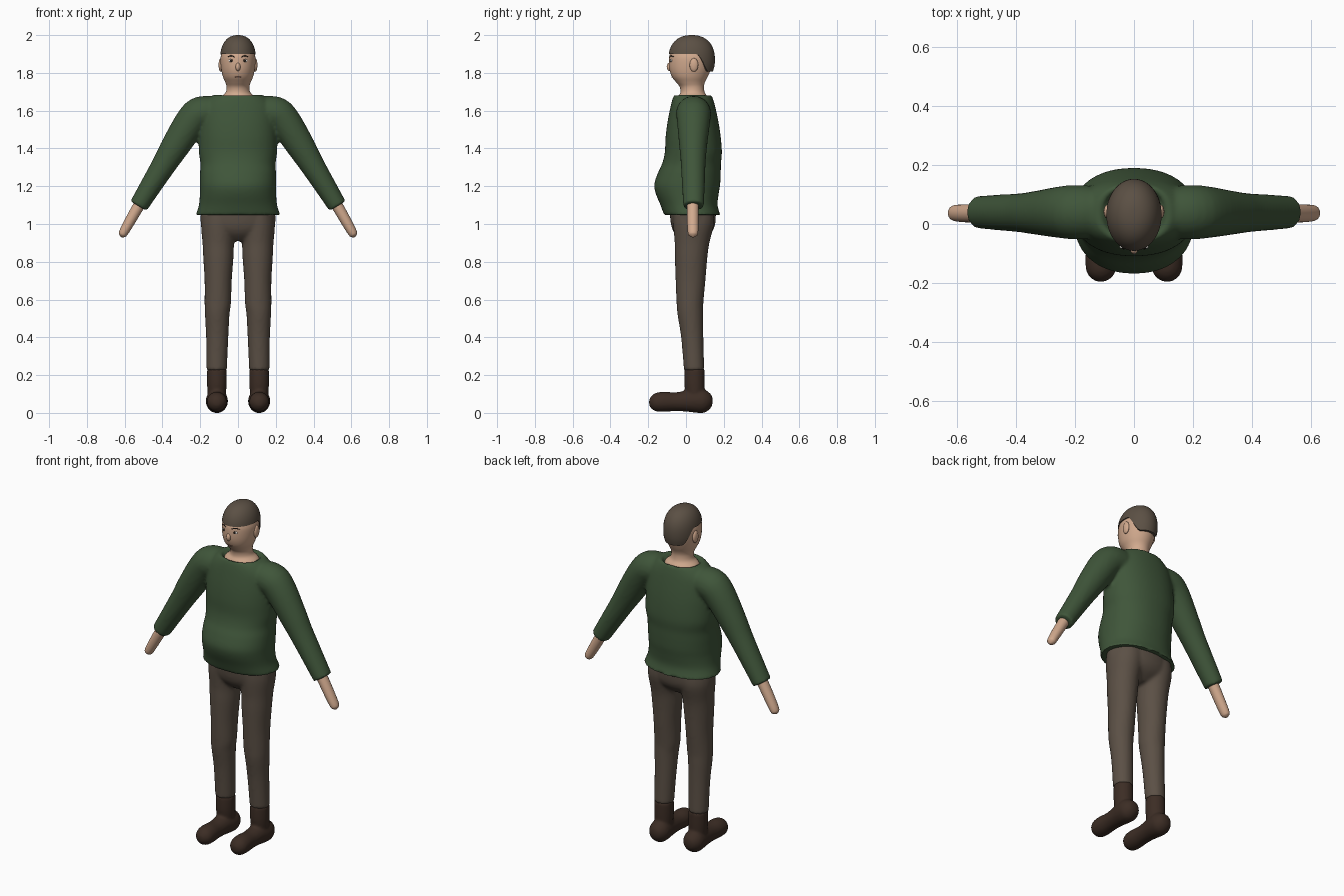
import bpy, bmesh, math
from mathutils import Vector

if "Cube" in bpy.data.objects:
    bpy.data.objects.remove(bpy.data.objects["Cube"])

X, Y, Z = Vector((1, 0, 0)), Vector((0, 1, 0)), Vector((0, 0, 1))


def material(name, rgb):
    m = bpy.data.materials.new(name)
    m.diffuse_color = (*rgb, 1)
    m.use_nodes = True
    m.node_tree.nodes["Principled BSDF"].inputs["Base Color"].default_value = m.diffuse_color
    return m


SKIN = material("skin", (0.64, 0.40, 0.27))
HAIR = material("hair_brown", (0.105, 0.08, 0.058))
GREEN = material("sweater_green", (0.05, 0.092, 0.042))
BROWN = material("trouser_brown", (0.105, 0.08, 0.06))
LEATHER = material("boot_brown", (0.045, 0.026, 0.018))
WHITE = material("eye_white", (0.75, 0.72, 0.68))
DARK = material("dark_feature", (0.02, 0.014, 0.01))
LIP = material("lip", (0.38, 0.18, 0.13))


def resample(rows, steps=4):
    """Smooth spline through rows of numbers."""
    out = []
    for i in range(len(rows) - 1):
        p0, p1 = rows[max(i - 1, 0)], rows[i]
        p2, p3 = rows[i + 1], rows[min(i + 2, len(rows) - 1)]
        for k in range(steps):
            t = k / steps
            out.append([b + 0.5 * t * (c - a + t * (2*a - 5*b + 4*c - d + t * (3*(b - c) + d - a)))
                        for a, b, c, d in zip(p0, p1, p2, p3)])
    return out + [list(rows[-1])]


def tube(bm, rows, side=X, up=None, sx=1, n=32, power=2.0, steps=4):
    """Closed loft; each row is x, y, z, radius along side, other radius."""
    rows = resample(rows, steps)
    rings = []
    for i, (x, y, z, ra, rb) in enumerate(rows):
        a, b = rows[max(i - 1, 0)], rows[min(i + 1, len(rows) - 1)]
        t = up or (Vector(b[:3]) - Vector(a[:3])).normalized()
        other = t.cross(side).normalized()
        ring = []
        for k in range(n):
            c, s = math.cos(2*math.pi*k/n), math.sin(2*math.pi*k/n)
            c = math.copysign(abs(c) ** (2/power), c)
            s = math.copysign(abs(s) ** (2/power), s)
            p = Vector((x, y, z)) + side * (c * max(ra, 0.001)) + other * (s * max(rb, 0.001))
            ring.append(bm.verts.new((p.x * sx, p.y, p.z)))
        rings.append(ring)
    for r, q in zip(rings, rings[1:]):
        for k in range(n):
            bm.faces.new((r[k], r[(k+1) % n], q[(k+1) % n], q[k]))
    bm.faces.new(rings[0])
    bm.faces.new(rings[-1])


def body_rows(rows):
    """z, half width, front y, back y -> tube rows."""
    return [(0, (f + b) / 2, z, w, (b - f) / 2) for z, w, f, b in rows]


def finish(name, bm, mat, voxel=0, angle=50):
    bmesh.ops.recalc_face_normals(bm, faces=bm.faces)
    me = bpy.data.meshes.new(name)
    bm.to_mesh(me)
    bm.free()
    ob = bpy.data.objects.new(name, me)
    bpy.context.collection.objects.link(ob)
    if voxel:  # fuse overlapping lofts into one soft skin
        r = ob.modifiers.new("fuse", 'REMESH')
        r.mode, r.voxel_size = 'VOXEL', voxel
        s = ob.modifiers.new("soften", 'SMOOTH')
        s.factor, s.iterations = 0.5, 4
        dg = bpy.context.evaluated_depsgraph_get()
        me = bpy.data.meshes.new_from_object(ob.evaluated_get(dg))
        ob.modifiers.clear()
        ob.data = me
    me.materials.clear()
    me.materials.append(mat)
    me.polygons.foreach_set("use_smooth", [True] * len(me.polygons))
    me.set_sharp_from_angle(angle=math.radians(angle))
    return ob


def ball(name, loc, radii, mat):
    bm = bmesh.new()
    bmesh.ops.create_uvsphere(bm, u_segments=20, v_segments=12, radius=1)
    for v in bm.verts:
        v.co = Vector([c * r + o for c, r, o in zip(v.co, radii, loc)])
    return finish(name, bm, mat)


# Sweater: torso with round belly and dipped neckline, plus both sleeves
bm = bmesh.new()
tube(bm, body_rows([
    (1.047, .224, -.116, .182), (1.10, .207, -.135, .167), (1.16, .202, -.160, .173),
    (1.21, .202, -.168, .181), (1.27, .201, -.149, .184), (1.32, .199, -.126, .185),
    (1.38, .207, -.112, .19), (1.46, .207, -.108, .184), (1.54, .203, -.098, .172),
    (1.62, .19, -.082, .155), (1.665, .155, -.07, .142), (1.686, .115, -.058, .132),
    (1.655, .098, -.043, .117)]), up=Z, n=48, power=2.2)
for s in (1, -1):
    tube(bm, [(.09, .04, 1.59, .085, .08), (.19, .04, 1.587, .092, .09),
              (.245, .04, 1.545, .088, .086), (.33, .038, 1.415, .074, .076),
              (.385, .038, 1.325, .066, .066), (.45, .039, 1.22, .061, .058),
              (.527, .04, 1.095, .055, .05)], side=Y, sx=s)
finish("sweater", bm, GREEN, voxel=0.01)

# Trousers: hips and two legs
bm = bmesh.new()
tube(bm, body_rows([(.91, .07, -.02, .08), (.95, .16, -.06, .13), (1.0, .197, -.08, .155),
                    (1.09, .195, -.088, .158)]), up=Z, n=40)
for s in (1, -1):
    tube(bm, [(.113, .043, .225, .054, .054), (.11, .033, .40, .059, .059),
              (.11, .023, .52, .065, .068), (.107, .021, .58, .07, .071),
              (.105, .024, .70, .072, .079), (.104, .027, .82, .08, .086),
              (.104, .032, .90, .084, .092), (.1, .04, 1.0, .096, .108),
              (.095, .038, 1.08, .09, .105)], up=Z, sx=s)
finish("trousers", bm, BROWN, voxel=0.01)

# Boots and hands
for s, lr in ((1, "left"), (-1, "right")):
    bm = bmesh.new()
    tube(bm, [(.112, .045, .232, .052, .053), (.112, .045, .15, .052, .054),
              (.112, .05, .06, .045, .045)], up=Z, sx=s)
    tube(bm, [(.112, .142, .064, .008, .008), (.112, .132, .063, .035, .036),
              (.112, .1, .062, .056, .06), (.112, .06, .063, .058, .063),
              (.112, 0, .062, .052, .055), (.112, -.06, .059, .049, .05),
              (.112, -.12, .059, .053, .053), (.112, -.165, .057, .048, .047),
              (.112, -.19, .056, .025, .025), (.112, -.196, .056, .005, .005)], up=-Y, sx=s)
    finish(lr + "_boot", bm, LEATHER, voxel=0.008)

    bm = bmesh.new()
    tube(bm, [(.49, .037, 1.155, .032, .032), (.535, .036, 1.08, .031, .03),
              (.575, .036, 1.01, .03, .028), (.607, .037, .953, .027, .024),
              (.615, .037, .938, .018, .016), (.619, .037, .931, .003, .003)],
         side=Y, sx=s, n=24)
    finish(lr + "_hand", bm, SKIN)

# Head, neck and the skin inside the neckline
bm = bmesh.new()
tube(bm, body_rows([
    (1.65, .105, -.05, .122), (1.672, .092, -.043, .116), (1.695, .066, -.03, .1),
    (1.725, .06, -.033, .095), (1.75, .067, -.052, .1), (1.78, .08, -.075, .115),
    (1.82, .089, -.088, .132), (1.87, .093, -.09, .144), (1.90, .088, -.085, .142),
    (1.94, .074, -.065, .122), (1.97, .05, -.035, .085), (1.985, .01, .02, .04)]), up=Z, n=40)
finish("head", bm, SKIN)

# Hair cap: level fringe, dropping behind the ears to the nape
bm = bmesh.new()
N, K = 64, 16
top = bm.verts.new((0, .03, 2.0))
rings = []
for j in range(1, K + 2):
    ring = []
    for i in range(N):
        c, b = math.cos(2*math.pi*i/N), math.sin(2*math.pi*i/N)
        t = min(max((b - .2) / .6, 0), 1)
        low = 1.9 - .092 * t * t * (3 - 2 * t)
        z = 2.0 - (2.0 - low) * min(j / K, 1) ** 2
        r = (1 - (abs(z - 1.87) / .13) ** 2.3) ** (1 / 2.3)
        if j > K:  # turned-in rim
            r *= .88
        ring.append(bm.verts.new((.095 * r * c, .03 + .123 * r * b, z)))
    rings.append(ring)
for i in range(N):
    k = (i + 1) % N
    bm.faces.new((top, rings[0][i], rings[0][k]))
    for p, q in zip(rings, rings[1:]):
        bm.faces.new((p[i], q[i], q[k], p[k]))
finish("hair", bm, HAIR)

# Face details
ball("nose", (0, -.087, 1.832), (.013, .015, .022), SKIN)
for s, lr in ((1, "left"), (-1, "right")):
    ball(lr + "_ear", (s * .091, .042, 1.842), (.012, .023, .036), SKIN)
    ball(lr + "_eye", (s * .036, -.077, 1.865), (.014, .007, .008), WHITE)
    ball(lr + "_pupil", (s * .035, -.082, 1.865), (.007, .004, .007), DARK)
    bm = bmesh.new()
    tube(bm, [(.018, -.086, 1.884, .002, .002), (.037, -.079, 1.891, .003, .003),
              (.056, -.064, 1.884, .002, .002)], side=Y, sx=s, n=8)
    finish(lr + "_eyebrow", bm, DARK)
bm = bmesh.new()
tube(bm, [(-.016, -.071, 1.779, .002, .002), (0, -.075, 1.777, .003, .0025),
          (.016, -.071, 1.779, .002, .002)], side=Y, n=8)
finish("mouth", bm, LIP)
